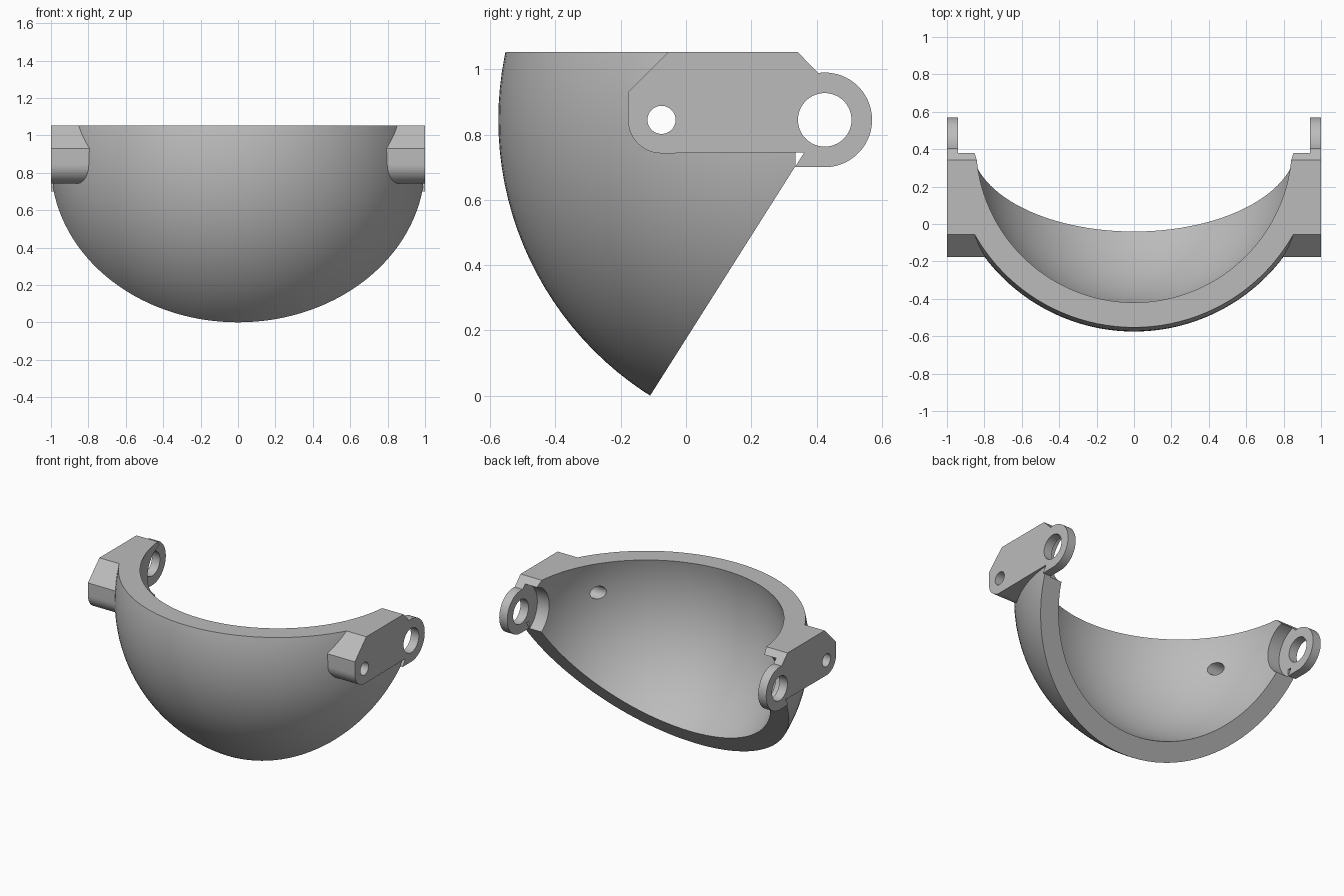
import bpy, bmesh, math
from mathutils import Matrix, Vector

if "Cube" in bpy.data.objects:
    bpy.data.objects.remove(bpy.data.objects["Cube"], do_unlink=True)

PIVOT = (0.425, 0.845)      # y, z of the hinge axis and sphere centre
PIN = (-0.075, 0.845)       # y, z of the small pin hole
TOP = 1.053

grey = bpy.data.materials.new("plain_grey")
grey.use_nodes = True
colour = (0.5, 0.5, 0.5, 1)
grey.diffuse_color = colour
grey.node_tree.nodes["Principled BSDF"].inputs["Base Color"].default_value = colour


def finish(name, bm):
    bmesh.ops.recalc_face_normals(bm, faces=bm.faces[:])
    mesh = bpy.data.meshes.new(name)
    bm.to_mesh(mesh)
    bm.free()
    mesh.materials.append(grey)
    obj = bpy.data.objects.new(name, mesh)
    bpy.context.collection.objects.link(obj)
    return obj


def ball(name, radius):
    """Sphere round the hinge axis, with its poles on x."""
    bm = bmesh.new()
    place = Matrix.Translation((0, *PIVOT)) @ Matrix.Rotation(math.pi / 2, 4, 'Y')
    bmesh.ops.create_uvsphere(bm, u_segments=128, v_segments=64, radius=radius, matrix=place)
    return finish(name, bm)


def prism(name, profile, x0, x1):
    """Extrude a (y, z) profile along x."""
    bm = bmesh.new()
    face = bm.faces.new([bm.verts.new((x0, y, z)) for y, z in profile])
    grown = bmesh.ops.extrude_face_region(bm, geom=[face])["geom"]
    bmesh.ops.translate(bm, vec=Vector((x1 - x0, 0, 0)),
                        verts=[v for v in grown if isinstance(v, bmesh.types.BMVert)])
    return finish(name, bm)


def arc(centre, radius, start, end, steps):
    angles = [math.radians(start + (end - start) * i / steps) for i in range(steps + 1)]
    return [(centre[0] + radius * math.cos(a), centre[1] + radius * math.sin(a)) for a in angles]


def rod(name, centre, radius, half_length):
    return prism(name, arc(centre, radius, 0, 354.375, 63), -half_length, half_length)


def combine(target, tool, operation):
    mod = target.modifiers.new(operation.lower(), 'BOOLEAN')
    mod.operation = operation
    mod.solver = 'EXACT'
    mod.object = tool
    bpy.context.view_layer.objects.active = target
    bpy.ops.object.modifier_apply(modifier=mod.name)
    bpy.data.objects.remove(tool, do_unlink=True)


# Spherical shell trimmed flat on top and by a slanted plane through the hinge
slope = PIVOT[1] / (PIVOT[0] + 0.11)


def slant(y):
    return (y, (y + 0.11) * slope)


shell = ball("visor_shell", 1.0)
wedge = [(-0.8, TOP), (0.335, TOP), slant(0.335), slant(-0.2), (-0.8, -0.2)]
combine(shell, prism("wedge", wedge, -1.2, 1.2), 'INTERSECT')

# Side brackets, each with a rounded hinge ear
bracket = [(-0.055, TOP), (0.342, TOP)]
bracket += arc(PIVOT, 0.145, 98, -90, 48)
bracket += [(0.334, 0.70), slant(0.362)[:1] + (0.745,)]
bracket += arc(PIN, 0.1025, 270, 180, 16)
bracket += [(PIN[0] - 0.1025, 0.93)]
bracket = [(y, max(z, 0.70)) for y, z in bracket]
for side, name in ((1, "left_bracket"), (-1, "right_bracket")):
    combine(shell, prism(name, bracket, side * 0.7, side), 'UNION')

# Hollow inside, clearance inside the ears, hinge holes and pin holes
combine(shell, ball("hollow", 0.87), 'DIFFERENCE')
combine(shell, rod("ear_clearance", PIVOT, 0.177, 0.94), 'DIFFERENCE')
combine(shell, rod("hinge_hole", PIVOT, 0.082, 1.2), 'DIFFERENCE')
combine(shell, rod("pin_hole", PIN, 0.043, 1.2), 'DIFFERENCE')

# Smooth curved faces, crisp edges
bpy.ops.object.select_all(action='DESELECT')
shell.select_set(True)
bpy.context.view_layer.objects.active = shell
bpy.ops.object.shade_smooth_by_angle(angle=math.radians(25))
